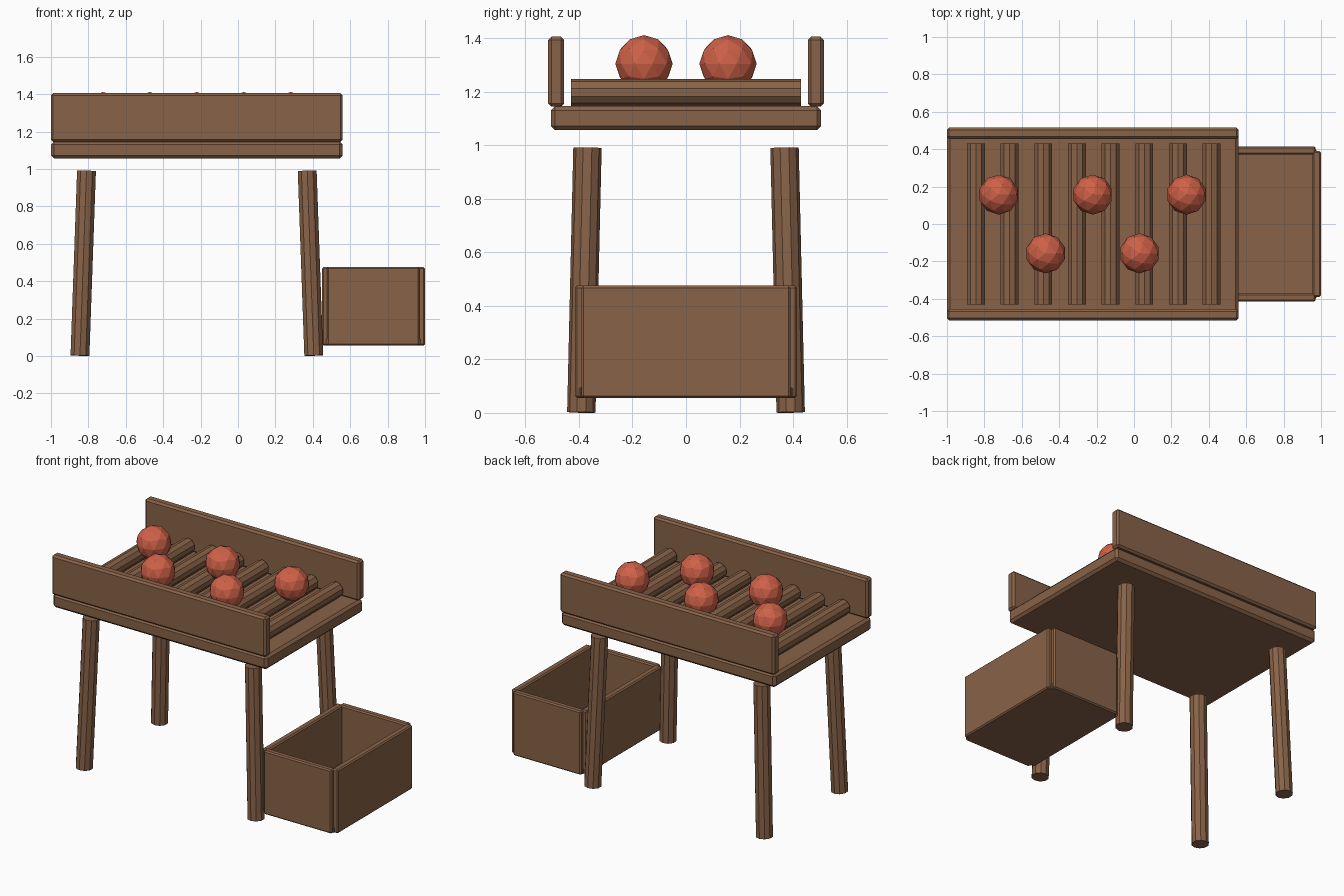
import bpy
import math
from mathutils import Vector

default = bpy.data.objects.get("Cube")
if default:
    bpy.data.objects.remove(default, do_unlink=True)


def make_material(name, colour):
    mat = bpy.data.materials.new(name)
    mat.use_nodes = True
    mat.diffuse_color = (*colour, 1)
    bsdf = next(n for n in mat.node_tree.nodes if n.type == 'BSDF_PRINCIPLED')
    bsdf.inputs["Base Color"].default_value = (*colour, 1)
    return mat


wood = make_material("brown_wood", (0.25, 0.125, 0.065))
red = make_material("fruit_red", (0.62, 0.12, 0.065))


def finish(name, mat):
    obj = bpy.context.object
    obj.name = name
    obj.data.materials.append(mat)
    return obj


def board(name, low, high, bevel):
    """Chamfered plank between two opposite corners."""
    low, high = Vector(low), Vector(high)
    bpy.ops.mesh.primitive_cube_add(size=1, location=(low + high) / 2)
    obj = finish(name, wood)
    obj.scale = high - low
    bpy.ops.object.transform_apply(location=False, rotation=False, scale=True)
    mod = obj.modifiers.new("chamfer", 'BEVEL')
    mod.width = bevel
    mod.segments = 1


def rod(name, start, end, radius):
    """Ten-sided pole from one point to another."""
    start, end = Vector(start), Vector(end)
    axis = end - start
    bpy.ops.mesh.primitive_cylinder_add(vertices=10, radius=radius, depth=axis.length,
                                        location=(start + end) / 2)
    obj = finish(name, wood)
    obj.rotation_mode = 'QUATERNION'
    obj.rotation_quaternion = Vector((0, 0, 1)).rotation_difference(axis)


# Table bed and side rails
LEFT, RIGHT = -1.0, 0.56
board("table_bed", (LEFT, -0.505, 1.056), (RIGHT, 0.505, 1.146), 0.016)
for side, word in ((-1, "front"), (1, "back")):
    inner, outer = sorted((side * 0.455, side * 0.515))
    board(word + "_rail", (LEFT, inner, 1.144), (RIGHT, outer, 1.405), 0.012)

# Rollers
for i in range(8):
    x = -0.845 + 0.18 * i
    rod(f"roller_{i + 1}", (x, -0.43, 1.197), (x, 0.43, 1.197), 0.05)

# Splayed legs
for sx, wx in ((-1, "right"), (1, "left")):
    for sy, wy in ((-1, "front"), (1, "back")):
        rod(f"{wy}_{wx}_leg",
            (-0.22 + sx * 0.625, sy * 0.391, 0.002),
            (-0.22 + sx * 0.59, sy * 0.368, 0.99), 0.053)

# Round fruit in a zigzag over the rollers
for i in range(5):
    y = 0.157 if i % 2 == 0 else -0.157
    bpy.ops.mesh.primitive_ico_sphere_add(subdivisions=2, radius=0.107,
                                          location=(-0.723 + 0.251 * i, y, 1.304))
    finish(f"fruit_{i + 1}", red)

# Open collecting crate
LOW, HIGH = 0.056, 0.475
board("crate_floor", (0.47, -0.4, LOW), (0.975, 0.4, LOW + 0.04), 0.006)
board("crate_inner_end", (0.45, -0.39, LOW), (0.495, 0.39, HIGH), 0.008)
board("crate_outer_end", (0.955, -0.39, LOW), (1.0, 0.39, HIGH), 0.008)
for side, word in ((-1, "front"), (1, "back")):
    inner, outer = sorted((side * 0.372, side * 0.415))
    board(f"crate_{word}_side", (0.475, inner, LOW), (0.97, outer, HIGH), 0.008)
